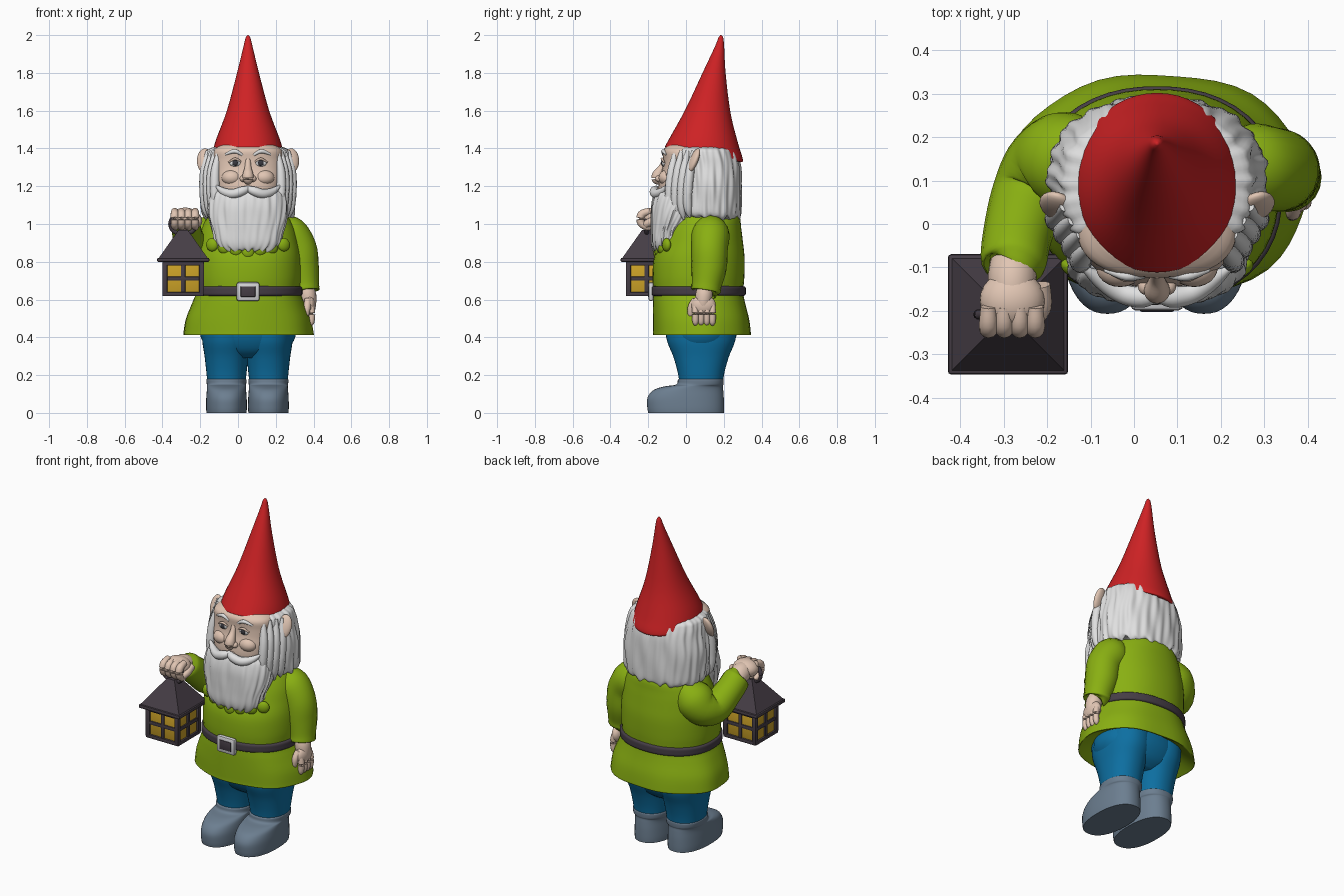
import bpy, bmesh
from math import sin, cos, pi, radians
from mathutils import Vector, Matrix

if "Cube" in bpy.data.objects:
    bpy.data.objects.remove(bpy.data.objects["Cube"])


def material(name, r, g, b):
    m = bpy.data.materials.new(name)
    m.use_nodes = True
    m.diffuse_color = (r, g, b, 1)
    node = next(n for n in m.node_tree.nodes if n.type == 'BSDF_PRINCIPLED')
    node.inputs["Base Color"].default_value = (r, g, b, 1)
    node.inputs["Roughness"].default_value = 0.6
    return m


RED = material("hat_red", 0.62, 0.016, 0.018)
GREEN = material("tunic_green", 0.25, 0.43, 0.006)
BLUE = material("trouser_blue", 0.004, 0.16, 0.36)
SLATE = material("boot_slate", 0.15, 0.21, 0.28)
SKIN = material("skin", 0.75, 0.56, 0.45)
WHITE = material("hair_white", 0.74, 0.74, 0.74)
DARK = material("charcoal", 0.06, 0.047, 0.06)
AMBER = material("lantern_amber", 0.6, 0.36, 0.02)
SILVER = material("buckle_silver", 0.66, 0.66, 0.68)
PUPIL = material("pupil_grey", 0.04, 0.04, 0.05)
MID = 0.053  # centre line of the figure


def finish(name, bm, mat, angle=50):
    bmesh.ops.recalc_face_normals(bm, faces=bm.faces)
    me = bpy.data.meshes.new(name)
    bm.to_mesh(me)
    bm.free()
    me.materials.append(mat)
    ob = bpy.data.objects.new(name, me)
    bpy.context.collection.objects.link(ob)
    bpy.ops.object.select_all(action='DESELECT')
    ob.select_set(True)
    bpy.context.view_layer.objects.active = ob
    bpy.ops.object.shade_smooth_by_angle(angle=radians(angle))
    return ob


def spline(keys, steps):
    """Smooth interpolation through rows of numbers."""
    rows, last = [], len(keys) - 1
    for i in range(last):
        quad = zip(keys[max(i - 1, 0)], keys[i], keys[i + 1], keys[min(i + 2, last)])
        quad = list(quad)
        for s in range(steps):
            t = s / steps
            rows.append([b + t / 2 * (c - a + t * (2 * a - 5 * b + 4 * c - d + t * (3 * (b - c) + d - a)))
                         for a, b, c, d in quad])
    rows.append(list(keys[last]))
    return rows


def skin_rings(name, rings, mat, angle):
    bm = bmesh.new()
    rows = [[bm.verts.new(p) for p in ring] for ring in rings]
    n = len(rows[0])
    for lo, hi in zip(rows, rows[1:]):
        for i in range(n):
            j = (i + 1) % n
            bm.faces.new((lo[i], lo[j], hi[j], hi[i]))
    bm.faces.new(rows[0][::-1])
    bm.faces.new(rows[-1])
    return finish(name, bm, mat, angle)


def loft(name, keys, mat, x=MID, n=2.2, seg=48, steps=4, tilt=0, ripple=None, jag=0, angle=50):
    """Stacked rounded rings; each key is z, y centre, x radius, y radius."""
    rings, rows = [], spline(keys, steps)
    for k, (z, cy, rx, ry) in enumerate(rows):
        t, ring = k / (len(rows) - 1), []
        for i in range(seg):
            a = 2 * pi * i / seg
            c, s = cos(a), sin(a)
            r = (abs(c) ** n + abs(s) ** n) ** (-1 / n)
            r *= ripple(a, z) if ripple else 1
            y = ry * r * s
            drop = jag * (1 - t) ** 4 * (sin(a * 13) + sin(a * 22 + 1))
            ring.append((x + rx * r * c, cy + y, z + tilt * (1 - t) * y + drop))
        rings.append(ring)
    return skin_rings(name, rings, mat, angle)


def tube(name, keys, mat, seg=20, steps=5):
    """Tapered limb; each key is x, y, z, radius."""
    rows, rings = spline(keys, steps), []
    for k, row in enumerate(rows):
        a, b = rows[max(k - 1, 0)], rows[min(k + 1, len(rows) - 1)]
        q = (Vector(b[:3]) - Vector(a[:3])).to_track_quat('Z', 'Y')
        rings.append([Vector(row[:3]) + q @ Vector((cos(2 * pi * i / seg), sin(2 * pi * i / seg), 0)) * row[3]
                      for i in range(seg)])
    return skin_rings(name, rings, mat, 60)


def ball(name, loc, size, mat, rx=0, ry=0, rz=0):
    bm = bmesh.new()
    bmesh.ops.create_uvsphere(bm, u_segments=24, v_segments=14, radius=1)
    turn = Matrix.Rotation(rz, 4, 'Z') @ Matrix.Rotation(ry, 4, 'Y') @ Matrix.Rotation(rx, 4, 'X')
    bm.transform(Matrix.Translation(loc) @ turn @ Matrix.Diagonal((*size, 1)))
    return finish(name, bm, mat)


def box(name, loc, size, mat, bevel=0.005):
    bm = bmesh.new()
    bmesh.ops.create_cube(bm, size=1)
    bm.transform(Matrix.Translation(loc) @ Matrix.Diagonal((*size, 1)))
    bmesh.ops.bevel(bm, geom=bm.edges[:], offset=bevel, segments=2, affect='EDGES', profile=0.5)
    return finish(name, bm, mat, 30)


def strands(a, z):
    return 1 + 0.014 * sin(a * 19 + 9 * z) + 0.012 * sin(a * 31 - 14 * z) + 0.01 * sin(a * 8 + 22 * z)


def folds(a, z):
    return 1 + 0.012 * max(0, 0.75 - z) * 3 * sin(a * 7 + 1)


# Boots and trousers
for side, sx in (("right", -1), ("left", 1)):
    x = MID - 0.003 + sx * 0.111
    loft(side + "_boot", [(0, 0, .106, .2), (.03, -.002, .108, .203), (.08, -.002, .107, .202),
                          (.12, .012, .104, .185), (.14, .04, .103, .155), (.15, .073, .104, .125),
                          (.175, .078, .106, .121), (.18, .078, .1, .115)], SLATE, x=x, n=2.3)
    loft(side + "_trouser_leg", [(.15, .08, .1, .113), (.22, .08, .107, .125), (.3, .08, .116, .148),
                                 (.38, .08, .128, .18), (.46, .08, .13, .19)], BLUE, x=x)
loft("trouser_seat", [(.29, .08, .1, .1), (.33, .08, .2, .15), (.4, .08, .25, .185), (.47, .08, .25, .19)], BLUE)

# Tunic with a turned-in hem, belt and buckle
loft("tunic", [(.46, .08, .25, .19), (.42, .085, .325, .24), (.412, .085, .343, .257), (.43, .085, .343, .258),
               (.5, .08, .33, .254), (.58, .07, .298, .244), (.64, .066, .276, .238), (.72, .066, .28, .243),
               (.82, .07, .277, .24), (.9, .082, .265, .22), (.98, .092, .245, .2),
               (1.05, .1, .2, .18), (1.1, .1, .12, .12)], GREEN, ripple=folds)
loft("belt", [(.618, .066, .27, .235), (.625, .066, .286, .249), (.645, .066, .288, .251),
              (.665, .066, .286, .249), (.672, .066, .27, .235)], DARK)
box("buckle_frame", (MID, -.185, .642), (.122, .028, .1), SILVER, .012)
box("buckle_centre", (MID, -.198, .642), (.078, .008, .056), DARK, .003)
for i in range(7):
    u = (i - 3) / 3
    ball("collar_scallop", (MID + .19 * u, -.153 + .05 * u * u, .85 + .04 * abs(u)),
         (.034, .02, .035), GREEN, rz=.45 * u)

# Hanging left arm and hand
tube("left_sleeve", [(.2, .13, 1.0, .06), (.265, .13, .95, .1), (.32, .125, .87, .097), (.335, .122, .77, .094),
                     (.35, .11, .68, .08), (.353, .105, .645, .077), (.354, .104, .64, .05)], GREEN)
tube("left_palm", [(.36, .1, .66, .04), (.37, .095, .62, .045), (.376, .09, .56, .035), (.376, .09, .53, .01)], SKIN)
ball("left_hand_back", (.378, .092, .57), (.034, .066, .055), SKIN)
for i in range(4):
    y = .05 + i * .03
    tube("left_finger", [(.385, y, .57, .016), (.391, y, .53, .018), (.388, y, .48, .016), (.38, y, .462, .004)], SKIN, 12)
tube("left_thumb", [(.37, .05, .6, .018), (.366, .028, .56, .019), (.362, .025, .52, .015), (.36, .025, .508, .004)], SKIN, 12)

# Raised right arm and fist
tube("right_sleeve", [(-.09, .16, 1.0, .07), (-.15, .15, .94, .11), (-.2, .125, .885, .103), (-.24, .06, .875, .09),
                      (-.267, -.02, .94, .08), (-.278, -.09, 1.0, .075), (-.28, -.1, 1.008, .055)], GREEN)
tube("right_wrist", [(-.275, -.06, .98, .05), (-.28, -.12, 1.02, .056), (-.28, -.17, 1.03, .05)], SKIN)
ball("right_fist", (-.28, -.175, 1.035), (.075, .068, .052), SKIN)
for i in range(4):
    x = -.335 + i * .036
    tube("right_finger", [(x, -.19, 1.068, .018), (x, -.235, 1.05, .022), (x, -.238, 1.005, .02),
                          (x, -.2, .982, .018), (x, -.18, .98, .005)], SKIN, 12)
tube("right_thumb", [(-.215, -.14, 1.03, .022), (-.212, -.19, 1.01, .022), (-.23, -.22, .99, .018), (-.24, -.23, .985, .005)], SKIN, 12)

# Lantern
LX, LY = -.29, -.208
box("lantern_panes", (LX, LY, .71), (.198, .198, .16), AMBER)
box("lantern_base", (LX, LY, .629), (.22, .22, .022), DARK)
box("lantern_top_rail", (LX, LY, .792), (.22, .22, .024), DARK)
box("lantern_cross_rail", (LX, LY, .711), (.213, .213, .022), DARK)
box("lantern_mullion_front_back", (LX, LY, .71), (.024, .213, .16), DARK)
box("lantern_mullion_sides", (LX, LY, .71), (.213, .024, .16), DARK)
for sx in (-1, 1):
    for sy in (-1, 1):
        box("lantern_post", (LX + sx * .097, LY + sy * .097, .71), (.027, .027, .17), DARK)
box("lantern_eave", (LX, LY, .81), (.277, .277, .022), DARK, .008)
bm = bmesh.new()
bmesh.ops.create_cone(bm, cap_ends=True, segments=4, radius1=.186, radius2=.036, depth=.15)
bm.transform(Matrix.Translation((LX, LY, .892)) @ Matrix.Rotation(pi / 4, 4, 'Z'))
finish("lantern_roof", bm, DARK, 30)
ring = []
for i in range(25):
    a = 2 * pi * i / 24
    ring.append((LX + .068 * cos(a), LY, 1.0 + .055 * sin(a), .012))
tube("lantern_ring", ring, DARK, 10, 1)

# Head: hair, face and beard
loft("hair", [(1.03, .13, .215, .15), (1.05, .115, .242, .175), (1.12, .11, .248, .183), (1.22, .107, .25, .185),
              (1.31, .1, .232, .187), (1.37, .088, .222, .182), (1.4, .085, .2, .165), (1.43, .09, .1, .1)],
     WHITE, seg=160, ripple=strands, jag=.008)
loft("face", [(1.08, 0, .15, .12), (1.17, 0, .17, .145), (1.24, 0, .182, .14), (1.29, 0, .185, .126),
              (1.34, 0, .185, .121), (1.39, 0, .18, .121), (1.42, .01, .14, .1)], SKIN, n=2.5)
loft("beard", [(.855, -.105, .08, .05), (.865, -.102, .14, .072), (.9, -.1, .172, .084), (.96, -.095, .186, .09),
               (1.03, -.07, .205, .115), (1.1, -.045, .21, .137), (1.16, -.025, .2, .14), (1.19, -.01, .17, .12)],
     WHITE, n=2.5, seg=140, ripple=strands, jag=.01)
tube("nose", [(MID, -.112, 1.34, .014), (MID, -.128, 1.3, .018), (MID, -.15, 1.26, .029),
              (MID, -.152, 1.235, .028), (MID, -.14, 1.215, .012)], SKIN)
ball("lower_lip", (MID, -.145, 1.186), (.034, .014, .012), SKIN)
for side, sx in (("right", -1), ("left", 1)):
    def at(d):
        return MID + sx * d
    ball(side + "_nostril", (at(.026), -.143, 1.24), (.018, .02, .017), SKIN)
    ball(side + "_cheek", (at(.085), -.1, 1.245), (.055, .045, .042), SKIN)
    ball(side + "_eye_white", (at(.068), -.116, 1.322), (.03, .012, .018), WHITE)
    ball(side + "_iris", (at(.068), -.124, 1.323), (.015, .008, .015), PUPIL)
    tube(side + "_upper_eyelid", [(at(.035), -.121, 1.328, .004), (at(.068), -.127, 1.345, .007),
                                  (at(.104), -.115, 1.325, .004)], SKIN, 10)
    tube(side + "_eyebrow", [(at(.03), -.12, 1.365, .006), (at(.07), -.12, 1.385, .011),
                             (at(.12), -.106, 1.368, .005)], WHITE, 10)
    tube(side + "_moustache", [(at(-.01), -.155, 1.192, .012), (at(.03), -.168, 1.175, .024),
                               (at(.08), -.158, 1.16, .025), (at(.13), -.128, 1.172, .02),
                               (at(.172), -.1, 1.205, .005)], WHITE, 14)
    # Side locks hang from the temples beside the cheeks
    for i in range(4):
        d = .165 + i * .019
        y = -.075 + i * .032
        tube(side + "_side_lock", [(at(d - .01), y + .02, 1.385, .012), (at(d + .008), y, 1.28, .024),
                                   (at(d + .01), y - .012, 1.17, .026), (at(d + .002), y - .01, 1.08, .022),
                                   (at(d - .005), y, 1.0 + i * .012, .005)], WHITE, 12)
    ball(side + "_ear", (at(.228), .04, 1.335), (.044, .021, .07), SKIN, rx=-.38, ry=sx * .15, rz=sx * .25)

# Pointed hat, lower at the back
loft("hat", [(1.37, .095, .175, .192), (1.368, .095, .186, .205), (1.385, .096, .186, .203), (1.45, .1, .168, .176),
             (1.6, .118, .112, .118), (1.8, .15, .058, .06), (1.94, .178, .024, .024),
             (1.985, .184, .013, .013), (2.0, .185, .003, .003)], RED, n=2.05, tilt=-.22)
